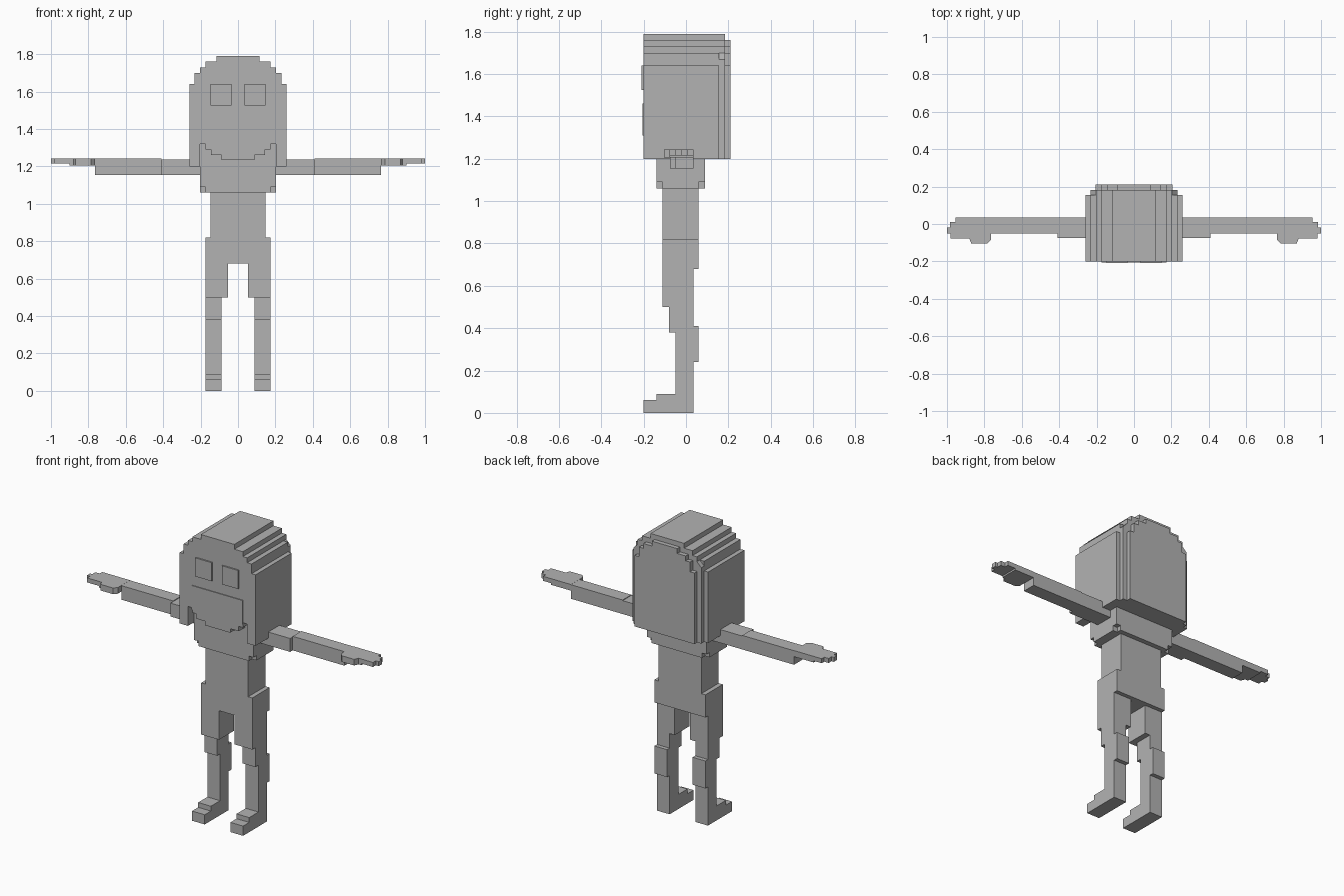
import bpy, bmesh

grey = bpy.data.materials.new("plain_grey")
grey.diffuse_color = (0.45, 0.45, 0.45, 1)


def finish(name, bm):
    bmesh.ops.recalc_face_normals(bm, faces=bm.faces)
    mesh = bpy.data.meshes.new(name)
    bm.to_mesh(mesh)
    bm.free()
    mesh.materials.append(grey)
    ob = bpy.data.objects.new(name, mesh)
    bpy.context.collection.objects.link(ob)
    return ob


def prism(name, pts, axis, lo, hi):
    """Extrude a closed outline along an axis (0=x, 1=y, 2=z)."""
    bm = bmesh.new()

    def place(p, d):
        c = list(p)
        c.insert(axis, d)
        return bm.verts.new(c)
    face = bm.faces.new([place(p, lo) for p in pts])
    out = bmesh.ops.extrude_face_region(bm, geom=[face])
    for v in out["geom"]:
        if isinstance(v, bmesh.types.BMVert):
            v.co[axis] = hi
    return finish(name, bm)


def box(name, x, y, z):
    return prism(name, [(x[0], y[0]), (x[1], y[0]), (x[1], y[1]), (x[0], y[1])], 2, *z)


def sym(half):
    """Full outline from its right half, listed bottom to top."""
    return half + [(-x, z) for x, z in reversed(half)]


def both(make, name, x, *args):
    make("right_" + name, x, *args)
    make("left_" + name, (-x[1], -x[0]), *args)


# Head: stepped dome outline, with a stepped jaw cut into the face layer
dome = [(0.26, 1.20), (0.26, 1.64), (0.233, 1.64), (0.233, 1.70), (0.203, 1.70),
        (0.203, 1.73), (0.173, 1.73), (0.173, 1.76), (0.115, 1.76), (0.115, 1.79)]
jaw = [(0.087, 1.235), (0.087, 1.26), (0.145, 1.26), (0.145, 1.29), (0.173, 1.29),
       (0.173, 1.32), (0.203, 1.32), (0.203, 1.20)]
prism("face", sym(jaw + dome), 1, -0.20, -0.14)
prism("head", sym(dome), 1, -0.14, 0.155)
prism("head_back", sym([(0.233, 1.20), (0.233, 1.67)] + dome[4:]), 1, 0.155, 0.183)
prism("head_back_panel", sym([(0.205, 1.20), (0.205, 1.64), (0.175, 1.64), (0.175, 1.70),
      (0.145, 1.70), (0.145, 1.73), (0.087, 1.73), (0.087, 1.76)]), 1, 0.183, 0.21)

# Face details
both(box, "eye", (0.035, 0.147), (-0.209, -0.20), (1.525, 1.64))
box("mouth_plate", (-0.175, 0.175), (-0.205, -0.20), (1.31, 1.46))

# Chest with notched lower corners, then belly
box("chest", (-0.203, 0.203), (-0.14, 0.09), (1.09, 1.20))
prism("chest_base", [(-0.203, -0.11), (-0.173, -0.11), (-0.173, -0.14), (0.173, -0.14),
      (0.173, -0.11), (0.203, -0.11), (0.203, 0.06), (0.173, 0.06), (0.173, 0.09),
      (-0.173, 0.09), (-0.173, 0.06), (-0.203, 0.06)], 2, 1.06, 1.09)
box("belly", (-0.147, 0.147), (-0.11, 0.06), (0.82, 1.06))
box("hips", (-0.053, 0.053), (-0.11, 0.06), (0.68, 0.82))

# Legs as side outlines
thigh = [(-0.11, 0.82), (-0.11, 0.50), (0.035, 0.50), (0.035, 0.68), (0.06, 0.68), (0.06, 0.82)]
shin = [(-0.08, 0.50), (-0.08, 0.38), (-0.05, 0.38), (-0.05, 0.09), (-0.14, 0.09),
        (-0.14, 0.06), (-0.20, 0.06), (-0.20, 0), (0.035, 0), (0.035, 0.24),
        (0.06, 0.24), (0.06, 0.41), (0.035, 0.41), (0.035, 0.50)]


def leg_part(name, x, outline):
    prism(name, outline, 0, *x)


both(leg_part, "thigh", (0.053, 0.175), thigh)
both(leg_part, "shin_and_foot", (0.088, 0.175), shin)

# Arms: shoulder inside the head, upper arm, forearm and hand
both(box, "shoulder", (0.203, 0.26), (-0.075, 0.035), (1.155, 1.20))
both(box, "upper_arm", (0.26, 0.41), (-0.075, 0.035), (1.155, 1.238))
both(box, "forearm", (0.41, 0.765), (-0.05, 0.035), (1.155, 1.242))
palm = [(0.765, 0.035), (0.765, -0.085), (0.785, -0.105), (0.87, -0.105), (0.88, -0.078),
        (0.90, -0.078), (0.90, 0.035)]
fingers = [(0.90, 0.035), (0.90, -0.078), (0.98, -0.078), (0.98, -0.05), (1.0, -0.05),
           (1.0, -0.02), (0.985, -0.02), (0.985, 0.01), (0.955, 0.01), (0.955, 0.035)]
for side, s in (("right", 1), ("left", -1)):
    prism(side + "_palm", [(s * x, y) for x, y in palm], 2, 1.205, 1.243)
    prism(side + "_fingers", [(s * x, y) for x, y in fingers], 2, 1.215, 1.243)
